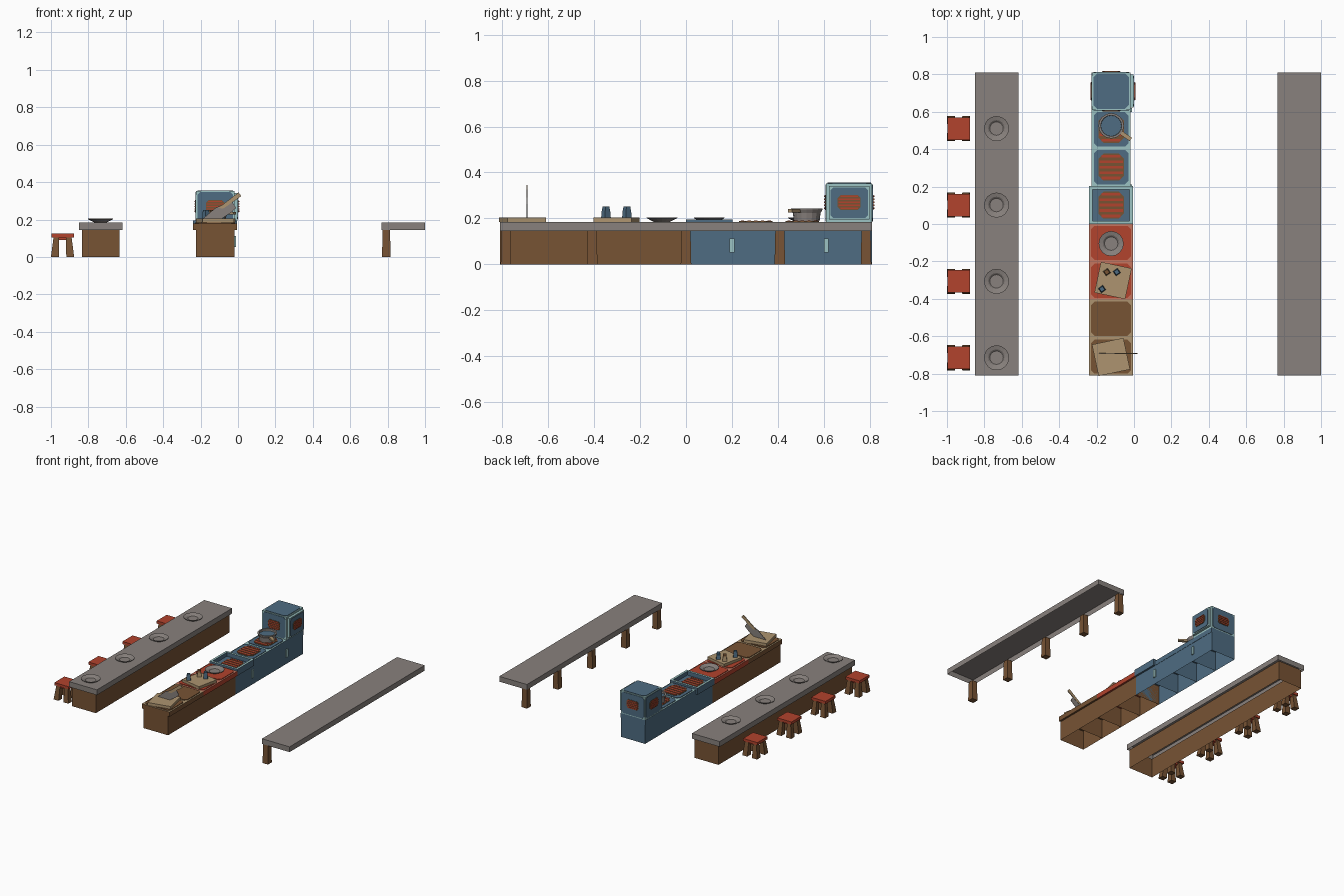
import bpy, bmesh, math
from mathutils import Matrix, Vector

if "Cube" in bpy.data.objects:
    bpy.data.objects.remove(bpy.data.objects["Cube"])


def material(name, hexcol):
    rgb = [int(hexcol[i:i + 2], 16) / 255 for i in (0, 2, 4)]
    lin = [c / 12.92 if c <= 0.04045 else ((c + 0.055) / 1.055) ** 2.4 for c in rgb]
    m = bpy.data.materials.new(name)
    m.diffuse_color = (*lin, 1)
    m.use_nodes = True
    m.node_tree.nodes["Principled BSDF"].inputs["Base Color"].default_value = m.diffuse_color
    return m


GREY = material("stone grey", "88817d")
BROWN = material("wood brown", "775334")
TAN = material("light wood", "ad9470")
RED = material("red", "b2432d")
SALMON = material("worn red", "c57660")
BLUE = material("steel blue", "4e6c82")
PALE = material("pale teal", "9cc3c3")


def finish(name, bm, mats):
    me = bpy.data.meshes.new(name)
    bm.to_mesh(me)
    bm.free()
    for m in mats:
        me.materials.append(m)
    ob = bpy.data.objects.new(name, me)
    bpy.context.collection.objects.link(ob)
    return ob


def box(name, x0, x1, y0, y1, z0, z1, mat, top=None, open_bottom=False, open_top=False, recess=None):
    """Axis-aligned box; optional top colour, open ends, and sunken top (margin, depth)."""
    bm = bmesh.new()
    bmesh.ops.create_cube(bm, size=1)
    for v in bm.verts:
        v.co = Vector(((x0 + x1) / 2 + v.co.x * (x1 - x0), (y0 + y1) / 2 + v.co.y * (y1 - y0),
                       (z0 + z1) / 2 + v.co.z * (z1 - z0)))
    bm.normal_update()
    up = [f for f in bm.faces if f.normal.z > 0.5]
    down = [f for f in bm.faces if f.normal.z < -0.5]
    if top:
        up[0].material_index = 1
    if recess:
        bmesh.ops.inset_region(bm, faces=up, thickness=recess[0])
        r = bmesh.ops.extrude_discrete_faces(bm, faces=up)
        for f in r["faces"]:
            f.material_index = 0
            for v in f.verts:
                v.co.z -= recess[1]
            for e in f.edges:
                for g in e.link_faces:
                    g.material_index = 0
    kill = (down if open_bottom else []) + (up if open_top else [])
    if kill:
        bmesh.ops.delete(bm, geom=kill, context='FACES')
    return finish(name, bm, [mat, top] if top else [mat])


def prism(name, pts, t, M, mat, taper=1.0, shift=(0, 0)):
    """Polygon extruded along local z by t, the far end scaled and shifted."""
    bm = bmesh.new()
    a = [bm.verts.new(M @ Vector((x, y, 0))) for x, y in pts]
    b = [bm.verts.new(M @ Vector((x * taper + shift[0], y * taper + shift[1], t))) for x, y in pts]
    bm.faces.new(a[::-1])
    bm.faces.new(b)
    n = len(pts)
    for i in range(n):
        bm.faces.new((a[i], a[(i + 1) % n], b[(i + 1) % n], b[i]))
    bmesh.ops.recalc_face_normals(bm, faces=bm.faces)
    return finish(name, bm, [mat])


def rect(w, h, c=0.0):
    """Centred rectangle outline with optional corner cuts."""
    w, h = w / 2, h / 2
    if c == 0:
        return [(-w, -h), (w, -h), (w, h), (-w, h)]
    return [(-w + c, -h), (w - c, -h), (w, -h + c), (w, h - c),
            (w - c, h), (-w + c, h), (-w, h - c), (-w, -h + c)]


def lathe(name, prof, loc, mat, n=16):
    bm = bmesh.new()
    rings = []
    for r, z in prof:
        rings.append([bm.verts.new((loc[0] + r * math.cos(2 * math.pi * i / n),
                                    loc[1] + r * math.sin(2 * math.pi * i / n), loc[2] + z)) for i in range(n)])
    for p, q in zip(rings, rings[1:]):
        for i in range(n):
            bm.faces.new((p[i], p[(i + 1) % n], q[(i + 1) % n], q[i]))
    bm.faces.new(rings[0][::-1])
    bm.faces.new(rings[-1])
    return finish(name, bm, [mat])


def at(x, y, z, rz=0):
    return Matrix.Translation((x, y, z)) @ Matrix.Rotation(math.radians(rz), 4, 'Z')


def facing(x, y, z, a):
    """Frame on an upright wall whose outward direction is at angle a."""
    return at(x, y, z, a + 90) @ Matrix.Rotation(math.pi / 2, 4, 'X')


def grille(name, M, w, h, n):
    prism(name + "_back", rect(w, h, min(w, h) * 0.2), 0.003, M, BROWN)
    p = h / n
    for i in range(n):
        y = -h / 2 + p * (i + 0.5)
        k = 0.75 if i in (0, n - 1) else 0.92
        prism(name + "_bar", rect(w * k, p * 0.5), 0.003, M @ Matrix.Translation((0, y, 0.003)), RED)


def plate(name, x, y, z):
    lathe(name, [(0.035, 0), (0.067, 0.017), (0.067, 0.02), (0.045, 0.014), (0.036, 0.007)], (x, y, z), GREY)


# Dining counter with plates and stools
box("dining_counter_body", -0.833, -0.633, -0.8, 0.8, 0, 0.146, BROWN, open_bottom=True, open_top=True)
box("dining_counter_top", -0.85, -0.617, -0.81, 0.81, 0.145, 0.185, GREY, open_bottom=True)
for y in (-0.715, -0.307, 0.101, 0.51):
    plate("dining_plate", -0.735, y, 0.185)
    box("stool_seat", -0.998, -0.878, y - 0.06, y + 0.06, 0.105, 0.125, RED)
    box("stool_apron", -0.98, -0.896, y - 0.044, y + 0.044, 0.09, 0.106, RED)
    for sx in (-1, 1):
        for sy in (-1, 1):
            prism("stool_leg", rect(0.042, 0.042), 0.106, at(-0.938 + sx * 0.041, y + sy * 0.046, 0),
                  BROWN, 0.72, (-sx * 0.008, -sy * 0.008))

# Serving table on the right, legs only along its inner side
box("serving_table_top", 0.768, 1.0, -0.81, 0.81, 0.145, 0.185, GREY, open_bottom=True)
for y in (-0.783, -0.408, 0, 0.408, 0.783):
    prism("serving_table_leg", rect(0.046, 0.046), 0.147, at(0.793, y, 0), BROWN, 0.85)

# Middle work counter: eight modules, each (body, slab, rim, panel) colours
W = 0.2025
ZT = 0.18
STYLES = [(BROWN, BROWN, TAN)] * 2 + [(BROWN, RED, SALMON)] * 2 + [(BLUE, BLUE, PALE)] * 4
for i, (body, slab, rim) in enumerate(STYLES):
    y0 = -0.81 + i * W
    yc = y0 + W / 2
    box("module_body", -0.224, -0.02, y0, y0 + W, 0, 0.146, body, open_bottom=True)
    x0, x1 = (-0.24, -0.006) if i < 5 else (-0.226, -0.018)
    if i == 4:
        box("fryer_top", x0, x1, y0, y0 + W, 0.145, 0.195, slab, top=rim, recess=(0.024, 0.03))
    else:
        box("module_top", x0, x1, y0, y0 + W, 0.145, ZT, slab, top=rim)
        if i < 7:
            prism("module_panel", rect(x1 - x0 - 0.022, W - 0.02, 0.018), 0.005,
                  at((x0 + x1) / 2, yc, ZT), slab)

# Cooking grilles
for i, z in ((4, 0.165), (5, 0.185), (6, 0.185)):
    grille("cooking_grille", at(-0.122, -0.81 + (i + 0.5) * W, z), 0.135, 0.145, 5)

# Cupboard handles on the blue side
for y in (0.2, 0.61):
    prism("cupboard_handle", rect(0.02, 0.06), 0.008, facing(-0.02, y, 0.082, 0), PALE)

# Oven box with trimmed faces, grilles and a door on the right
box("oven_box", -0.224, -0.02, 0.61, 0.81, ZT, 0.352, PALE)
prism("oven_roof", rect(0.19, 0.188, 0.02), 0.004, at(-0.122, 0.71, 0.352), BLUE)
for a, x, y in ((90, -0.122, 0.81), (180, -0.224, 0.71), (270, -0.122, 0.61)):
    prism("oven_panel", rect(0.19, 0.16, 0.015), 0.003, facing(x, y, 0.267, a), BLUE)
    d = (math.cos(math.radians(a)) * 0.003, math.sin(math.radians(a)) * 0.003)
    grille("oven_grille", facing(x + d[0], y + d[1], 0.27, a), 0.1, 0.066, 5)
box("oven_door", -0.02, -0.003, 0.622, 0.798, 0.195, 0.342, PALE)
prism("oven_door_panel", rect(0.162, 0.134, 0.012), 0.004, facing(-0.003, 0.71, 0.2685, 0), BLUE)
grille("oven_door_grille", facing(0.001, 0.71, 0.27, 0), 0.1, 0.066, 5)

# Saucepan with water and handle
P = (-0.122, 0.525, 0.188)
lathe("saucepan", [(0.056, 0), (0.06, 0.035), (0.068, 0.05), (0.068, 0.056), (0.056, 0.056), (0.054, 0.03)], P, GREY)
lathe("saucepan_water", [(0.054, 0.03), (0.055, 0.042)], P, BLUE)
prism("saucepan_handle", rect(0.07, 0.022), 0.014, at(-0.046, 0.472, 0.227, -35), TAN)

# Plate on the red worktop
plate("work_plate", -0.122, -0.105, 0.185)

# Chopping boards and shakers
prism("chopping_board_front", rect(0.172, 0.172), 0.021, at(-0.123, -0.711, 0.184, 12), TAN)
prism("chopping_board_middle", rect(0.168, 0.168), 0.021, at(-0.112, -0.302, 0.184, -12), TAN)
for x, y, m in ((-0.145, -0.257, BROWN), (-0.092, -0.257, BLUE), (-0.171, -0.348, BLUE)):
    prism("shaker_body", rect(0.03, 0.03), 0.034, at(x, y, 0.205, 35), TAN if m is BROWN else BLUE, 0.85)
    prism("shaker_cap", rect(0.024, 0.024), 0.013, at(x, y, 0.239, 35), m, 0.9)

# Cleaver stuck in the front board
CL = facing(0, -0.69, 0, 270)
prism("cleaver_blade", [(-0.19, 0.203), (-0.12, 0.262), (-0.035, 0.3), (-0.01, 0.262), (-0.04, 0.235), (-0.09, 0.203)],
      0.003, CL, GREY)
prism("cleaver_handle", [(-0.105, 0.262), (0.003, 0.345), (0.018, 0.325), (-0.08, 0.258)], 0.006,
      CL @ Matrix.Translation((0, 0, -0.0015)), TAN)
